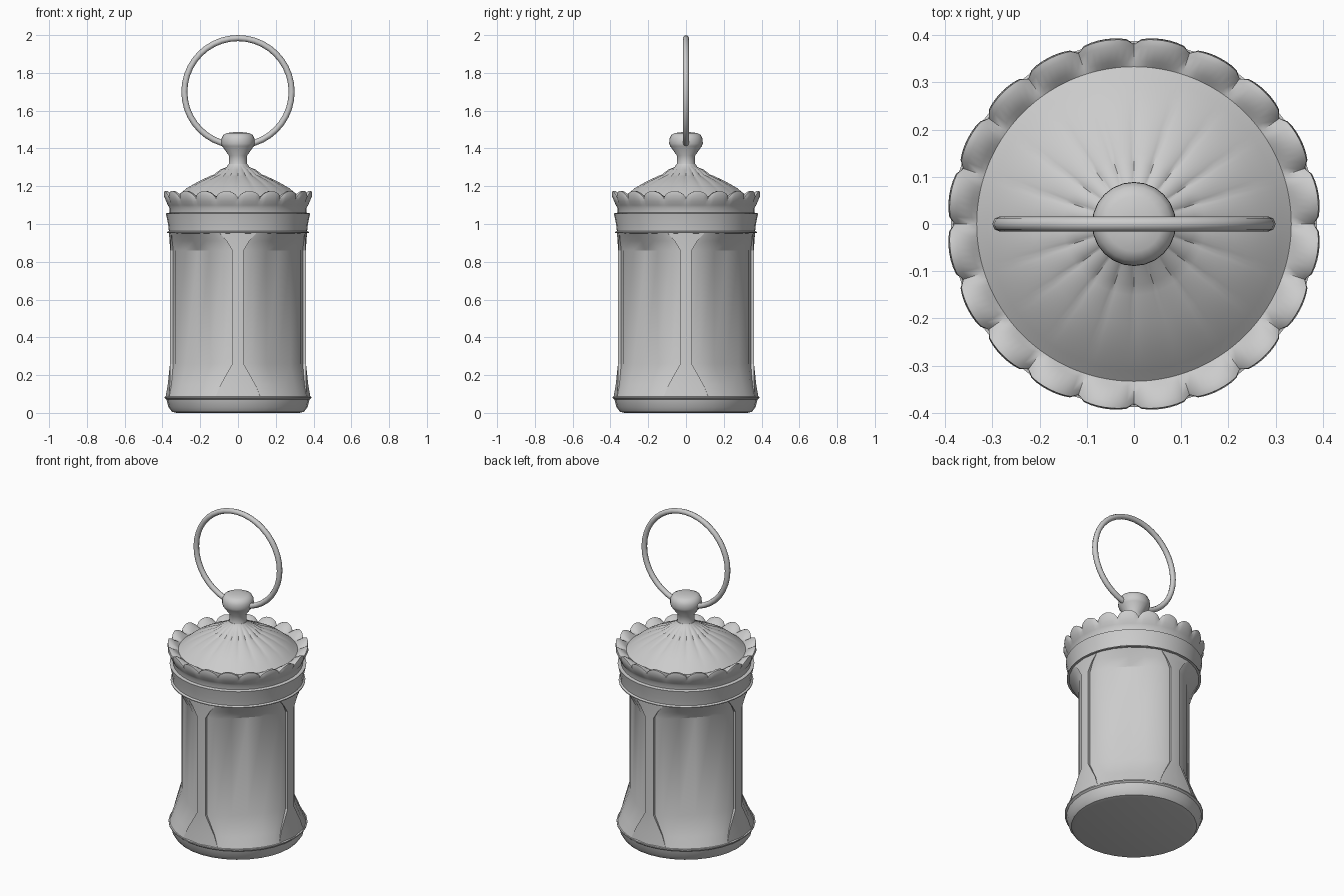
import bpy, bmesh
from math import sin, cos, pi, asin, atan2, hypot, radians

if "Cube" in bpy.data.objects:
    bpy.data.objects.remove(bpy.data.objects["Cube"])


def make_mesh(name, rings, angle=30):
    """Skin a stack of equal-length point rings and close both ends."""
    bm = bmesh.new()
    loops = [[bm.verts.new(p) for p in ring] for ring in rings]
    n = len(loops[0])
    for a, b in zip(loops, loops[1:]):
        for i in range(n):
            j = (i + 1) % n
            bm.faces.new((a[i], a[j], b[j], b[i]))
    bm.faces.new(loops[0][::-1])
    bm.faces.new(loops[-1])
    bmesh.ops.recalc_face_normals(bm, faces=bm.faces)
    me = bpy.data.meshes.new(name)
    bm.to_mesh(me)
    bm.free()
    ob = bpy.data.objects.new(name, me)
    bpy.context.collection.objects.link(ob)
    bpy.ops.object.select_all(action='DESELECT')
    ob.select_set(True)
    bpy.context.view_layer.objects.active = ob
    bpy.ops.object.shade_smooth_by_angle(angle=radians(angle))
    return ob


def lathe(name, profile, segs, angle=30):
    return make_mesh(name, [[(r * cos(2 * pi * i / segs), r * sin(2 * pi * i / segs), z)
                             for i in range(segs)] for r, z in profile], angle)


# Base foot with thin rim
lathe("base", [(0.325, 0), (0.35, 0.006), (0.368, 0.03), (0.378, 0.07),
               (0.388, 0.078), (0.388, 0.085), (0.37, 0.09)], 32)

# Lantern body: four narrow posts with recessed panels between, flaring to circles
HALF_PANEL = [(0, 0.304), (0.09, 0.302), (0.18, 0.29), (0.223, 0.262)]  # lateral, depth
PANEL = [(-l, d) for l, d in HALF_PANEL[:0:-1]] + HALF_PANEL
CORNER = pi / 4 - asin(0.03 / 0.36)


def body_ring(z, half_width, cut, radius):
    corner = pi / 4 - asin(half_width / radius)
    polar = [(-corner, radius)]
    for l, d in PANEL:
        phi = atan2(l, d) / CORNER * corner
        polar.append((phi, radius + (hypot(l, d) - radius) * cut))
    polar.append((corner, radius))
    ring = []
    for q in range(4):
        start = q * pi / 2
        ring.append((radius * cos(start), radius * sin(start), z))
        for phi, r in polar:
            a = start + pi / 4 + phi
            ring.append((r * cos(a), r * sin(a), z))
    return ring


make_mesh("body", [body_ring(*level) for level in (
    (0.08, 0.12, 0, 0.384), (0.15, 0.092, 0.3, 0.372), (0.26, 0.03, 1, 0.36),
    (0.86, 0.03, 1, 0.36), (0.91, 0.06, 0.5, 0.362), (0.955, 0.10, 0, 0.366))], 25)

# Collar band under the lid
lathe("collar", [(0.35, 0.95), (0.376, 0.952), (0.376, 0.957), (0.366, 0.963),
                 (0.37, 1.0), (0.382, 1.056), (0.362, 1.06)], 40)

# Lid: petal rim and fluted roof; columns are radius, height, petal growth (r, z)
PETALS, STEPS = 20, 8
lid = [(0.362, 1.05, 0, 0), (0.362, 1.085, 0, 0), (0.372, 1.10, 0, 0),
       (0.377, 1.12, 0.005, 0), (0.38, 1.138, 0.016, 0.015), (0.38, 1.14, 0.013, 0.035),
       (0.37, 1.14, 0.008, 0.035), (0.342, 1.14, 0.004, 0.012),
       (0.333, 1.14, 0, 0), (0.31, 1.158, 0, 0), (0.27, 1.19, 0, 0.001),
       (0.21, 1.222, 0, 0.004), (0.15, 1.249, 0, 0.005), (0.125, 1.258, 0.004, 0.004),
       (0.09, 1.286, 0.005, 0.002), (0.06, 1.302, 0, 0), (0.05, 1.318, 0, 0)]
rings = []
for r, z, dr, dz in lid:
    ring = []
    for i in range(PETALS * STEPS):
        a = pi / 2 + 2 * pi * i / (PETALS * STEPS)
        s = max(0, sin(pi * (i % STEPS) / STEPS))
        br = s ** 0.35 if r > 0.3 else s
        bz = s ** 0.7
        ring.append(((r + dr * br) * cos(a), (r + dr * br) * sin(a), z + dz * bz))
    rings.append(ring)
make_mesh("lid", rings, 40)

# Neck and knob
lathe("knob", [(0.055, 1.30), (0.048, 1.32), (0.048, 1.362), (0.084, 1.412), (0.089, 1.425),
               (0.088, 1.452), (0.078, 1.472), (0.058, 1.482), (0.02, 1.486)], 24, 50)

# Carrying ring
bpy.ops.mesh.primitive_torus_add(major_segments=40, minor_segments=8, major_radius=0.284,
                                 minor_radius=0.016, location=(0, 0, 1.70),
                                 rotation=(pi / 2, 0, 0))
bpy.context.object.name = "carry_ring"
bpy.ops.object.shade_smooth_by_angle(angle=radians(60))
